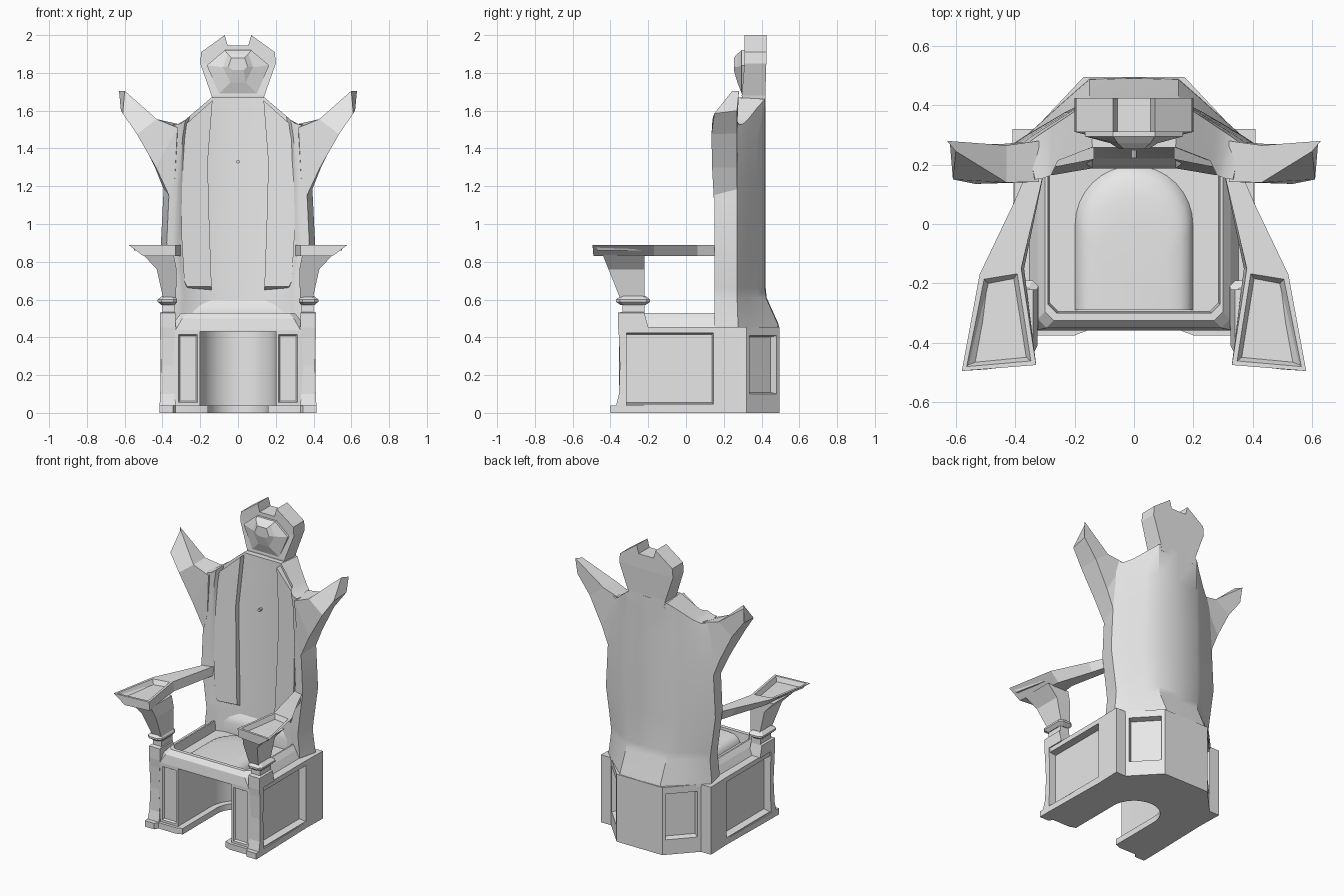
import bpy, bmesh, math

cube = bpy.data.objects.get("Cube")
if cube:
    bpy.data.objects.remove(cube, do_unlink=True)

stone = bpy.data.materials.new("stone_grey")
stone.use_nodes = True
stone.diffuse_color = (0.8, 0.8, 0.8, 1)
stone.node_tree.nodes["Principled BSDF"].inputs["Base Color"].default_value = (0.8, 0.8, 0.8, 1)


def loft(name, rings, mirror=False, smooth=False, strip_cap=False, edit=None):
    """Skin a stack of equal-length point rings and cap both ends."""
    bm = bmesh.new()
    rows = [[bm.verts.new(p) for p in ring] for ring in rings]
    n = len(rows[0])
    for a, b in zip(rows, rows[1:]):
        for i in range(n):
            j = (i + 1) % n
            bm.faces.new((a[i], a[j], b[j], b[i]))
    bm.faces.new(rows[0])
    top = rows[-1]
    if strip_cap:
        for i in range(n // 2 - 1):
            bm.faces.new((top[i], top[i + 1], top[n - 2 - i], top[n - 1 - i]))
    else:
        bm.faces.new(top)
    bmesh.ops.recalc_face_normals(bm, faces=bm.faces)
    if edit:
        edit(bm)
    mesh = bpy.data.meshes.new(name)
    bm.to_mesh(mesh)
    bm.free()
    mesh.materials.append(stone)
    obj = bpy.data.objects.new(name, mesh)
    bpy.context.collection.objects.link(obj)
    if mirror:
        obj.modifiers.new("Mirror", 'MIRROR').use_mirror_merge = False
    if smooth:
        bpy.ops.object.select_all(action='DESELECT')
        obj.select_set(True)
        bpy.context.view_layer.objects.active = obj
        bpy.ops.object.shade_smooth_by_angle(angle=math.radians(30))
    return obj


def at_z(outline, z):
    return [(x, y, z) for x, y in outline]


def at_y(outline, y):
    return [(x, y, z) for x, z in outline]


def both(half):
    return half + [(-x, y) for x, y in reversed(half)]


def arc(r, count=16):
    angles = [math.pi * (1 - i / count) for i in range(count + 1)]
    return [(r * math.cos(a), r * math.sin(a)) for a in angles]


def box_ring(z, x0, x1, y0, y1, cut=0):
    if not cut:
        return at_z([(x0, y0), (x1, y0), (x1, y1), (x0, y1)], z)
    return at_z([(x0 + cut, y0), (x1 - cut, y0), (x1, y0 + cut), (x1, y1 - cut),
                 (x1 - cut, y1), (x0 + cut, y1), (x0, y1 - cut), (x0, y0 + cut)], z)


# Base: plinth, panelled body with a rounded foot recess, and cap
rear = [(0.405, 0.152), (0.41, 0.32), (0.335, 0.32), (0.17, 0.495)]
plinth = [(0.16, -0.36), (0.2, -0.375), (0.33, -0.375), (0.345, -0.4), (0.415, -0.4),
          (0.415, -0.32)] + rear
walls = [(0.2, -0.355), (0.33, -0.355), (0.405, -0.33)] + rear


def inset_panels(bm):
    sides, slants, fronts = [], [], []
    for f in bm.faces:
        c, n = f.calc_center_median(), f.normal
        if abs(c.x) > 0.3 and abs(n.x) > 0.9 and f.calc_area() > 0.1:
            sides.append(f)
        elif abs(c.x) > 0.2 and n.y > 0.3 and abs(n.x) > 0.3:
            slants.append(f)
        elif abs(c.x) > 0.2 and n.y < -0.95:
            fronts.append(f)
    for faces, margin, depth, sill in ((sides, 0.01, 0.045, 0), (slants, 0.03, 0.04, 0.04),
                                       (fronts, 0.022, 0.012, 0)):
        bmesh.ops.inset_individual(bm, faces=faces, thickness=margin)
        for v in {v for f in faces for v in f.verts}:
            if v.co.z < 0.2:
                v.co.z += sill
        bmesh.ops.inset_individual(bm, faces=faces, thickness=0.01, depth=-depth)


outline = both(plinth) + arc(0.16)
loft("plinth", [at_z(outline, 0), at_z(outline, 0.04)], smooth=True)
outline = both(walls) + arc(0.2)
loft("base_walls", [at_z(outline, 0.04), at_z(outline, 0.43)], smooth=True, edit=inset_panels)
outline = both(walls)
loft("base_cap", [at_z(outline, 0.43), at_z(outline, 0.455)])

# Seat: sloped rim with a sunken floor, and a rounded cushion
loft("seat_rim", [box_ring(z, -w, w, f, 0.26, 0.03) for w, f, z in (
    (0.36, -0.358, 0.44), (0.325, -0.35, 0.5), (0.3, -0.325, 0.53),
    (0.29, -0.3, 0.53), (0.285, -0.295, 0.465))])
pad = [(-0.2, -0.29)] + arc(0.2) + [(0.2, -0.29)]
loft("seat_cushion", [[(x * s, (y + 0.29) * s - 0.29, z) for x, y in pad] for s, z in (
    (1, 0.46), (0.97, 0.48), (0.9, 0.5), (0.78, 0.512), (0.6, 0.518))], smooth=True)

# Backrest: leaning curved slab that flares out to meet the base
front = [(0, 0.242), (0.14, 0.242), (0.285, 0.2), (0.31, 0.165), (0.335, 0.155), (0.37, 0.15)]
back = [(0, 0.422), (0.15, 0.418), (0.23, 0.375), (0.31, 0.327), (0.36, 0.297), (0.4, 0.27)]


def peak(x):
    return 1.67 - max(0, min(x, 0.31) - 0.14) * 0.85


def slab_ring(z, widen, flare):
    def place(x, y, is_back):
        w = x * (widen if x > 0.2 else 1)
        h = z or peak(w)
        if is_back:
            y += flare * min(1, (0.42 - x) / 0.26)
        elif x < 0.3:
            y += (h - 1.2) * 0.035
        return (w, y, h)
    f = [place(x, y, False) for x, y in front]
    b = [place(x, y, True) for x, y in back]
    flip = lambda pts: [(-x, y, h) for x, y, h in pts]
    return flip(f[:0:-1]) + f + b[::-1] + flip(b[1:])


loft("backrest", [slab_ring(*r) for r in (
    (0.44, 0.96, 0.072), (0.47, 0.96, 0.068), (0.61, 0.92, 0.005), (0.66, 0.935, 0), (0.9, 1.02, 0),
    (1.22, 0.98, 0), (1.45, 0.95, 0), (None, 0.9, 0))], smooth=True, strip_cap=True)

# Raised side panels flanking the recessed centre strip, angled inward
panel = [(0.14, 0.62), (0.27, 0.62), (0.285, 0.7), (0.3, 0.95), (0.295, 1.3), (0.285, 1.52),
         (0.135, 1.655), (0.16, 1.33), (0.155, 1.1)]
face = [(x, max(z, 0.67)) for x, z in panel]
loft("back_panels", [at_y(panel, 0.28),
                     [(x, 0.178 + (0.29 - x) * 0.17 + (z - 1.2) * 0.03, z) for x, z in face]],
     mirror=True)
loft("back_foot_ledge", [box_ring(0.45, -0.3, 0.3, 0.187, 0.32), box_ring(0.535, -0.3, 0.3, 0.187, 0.32),
                         box_ring(0.57, -0.28, 0.28, 0.2, 0.32), box_ring(0.63, -0.27, 0.27, 0.245, 0.32)],
     smooth=True)
stud = [(0.01 * math.cos(i * math.pi / 4), 1.33 + 0.01 * math.sin(i * math.pi / 4)) for i in range(8)]
loft("centre_stud", [at_y(stud, 0.26), at_y(stud, 0.222)])

# Pointed horns sweeping out from the shoulders
loft("horns", [
    [(0.335, 0.152, 1.24), (0.36, 0.147, 1.14), (0.392, 0.27, 1.18), (0.31, 0.3, 1.3)],
    [(0.32, 0.142, 1.51), (0.435, 0.138, 1.3), (0.44, 0.27, 1.3), (0.32, 0.28, 1.53)],
    [(0.43, 0.14, 1.555), (0.535, 0.135, 1.475), (0.53, 0.27, 1.48), (0.43, 0.265, 1.555)],
    [(0.6, 0.245, 1.705), (0.61, 0.15, 1.585), (0.62, 0.27, 1.6), (0.63, 0.28, 1.705)],
], mirror=True)

# Headpiece: notched crown, tapering chin and faceted gem
crown = both([(0.2, 1.85), (0.195, 1.91), (0.07, 2.0), (0.055, 1.945)])
loft("head_crown", [at_y(crown, 0.31), at_y(crown, 0.425)])
loft("head_chin", [box_ring(1.62, -0.13, 0.13, 0.3, 0.42), box_ring(1.68, -0.14, 0.14, 0.295, 0.42),
                   box_ring(1.85, -0.2, 0.2, 0.31, 0.425)])
gem = both([(0.07, 1.92), (0.165, 1.84), (0.1, 1.69)])
core = both([(0.055, 1.9), (0.08, 1.83), (0.04, 1.75)])
tip = both([(0.035, 1.88), (0.05, 1.835), (0.03, 1.815)])
loft("head_gem", [at_y(gem, 0.33), at_y(gem, 0.295), at_y(core, 0.272), at_y(tip, 0.253)])

# Arm supports: slim post, capital, collar and flared bracket
loft("arm_posts", [box_ring(*r) for r in (
    (0.04, 0.33, 0.415, -0.37, -0.315), (0.1, 0.335, 0.412, -0.355, -0.315),
    (0.25, 0.345, 0.408, -0.35, -0.315), (0.4, 0.335, 0.412, -0.355, -0.315),
    (0.46, 0.33, 0.412, -0.36, -0.315))], mirror=True)
loft("post_capitals", [box_ring(*r) for r in (
    (0.452, 0.33, 0.412, -0.36, -0.2), (0.53, 0.33, 0.412, -0.36, -0.22),
    (0.535, 0.335, 0.4, -0.335, -0.22), (0.58, 0.335, 0.4, -0.335, -0.22))], mirror=True)
loft("post_collars", [box_ring(*r, 0.02) for r in (
    (0.57, 0.335, 0.405, -0.345, -0.215), (0.588, 0.322, 0.425, -0.37, -0.19),
    (0.6, 0.322, 0.425, -0.37, -0.19), (0.62, 0.335, 0.4, -0.345, -0.215))], mirror=True)
loft("arm_brackets", [box_ring(*r) for r in (
    (0.61, 0.328, 0.397, -0.35, -0.22), (0.76, 0.325, 0.43, -0.41, -0.22),
    (0.835, 0.34, 0.5, -0.44, -0.22))], mirror=True)

# Armrests: thin rear arm widening to a sunken hand pad
arm_under = [(0.33, -0.47), (0.5, -0.49), (0.46, -0.17), (0.385, 0.06), (0.34, 0.21), (0.3, 0.19), (0.37, -0.15)]
arm_top = [(0.33, -0.475), (0.58, -0.495), (0.52, -0.17), (0.41, 0.06), (0.345, 0.21), (0.3, 0.19), (0.38, -0.15)]


def sink_pad(bm):
    top = max(bm.faces, key=lambda f: f.calc_center_median().z)
    corner = lambda x, y: min(top.verts, key=lambda v: (v.co.x - x) ** 2 + (v.co.y - y) ** 2)
    bmesh.utils.face_split(top, corner(0.52, -0.17), corner(0.38, -0.15))
    pad_face = min((f for f in bm.faces if f.normal.z > 0.9), key=lambda f: f.calc_center_median().y)
    bmesh.ops.inset_individual(bm, faces=[pad_face], thickness=0.022)
    bmesh.ops.inset_individual(bm, faces=[pad_face], thickness=0.02, depth=-0.03)


loft("armrests", [at_z(arm_under, 0.83), at_z(arm_top, 0.89)], mirror=True, edit=sink_pad)
